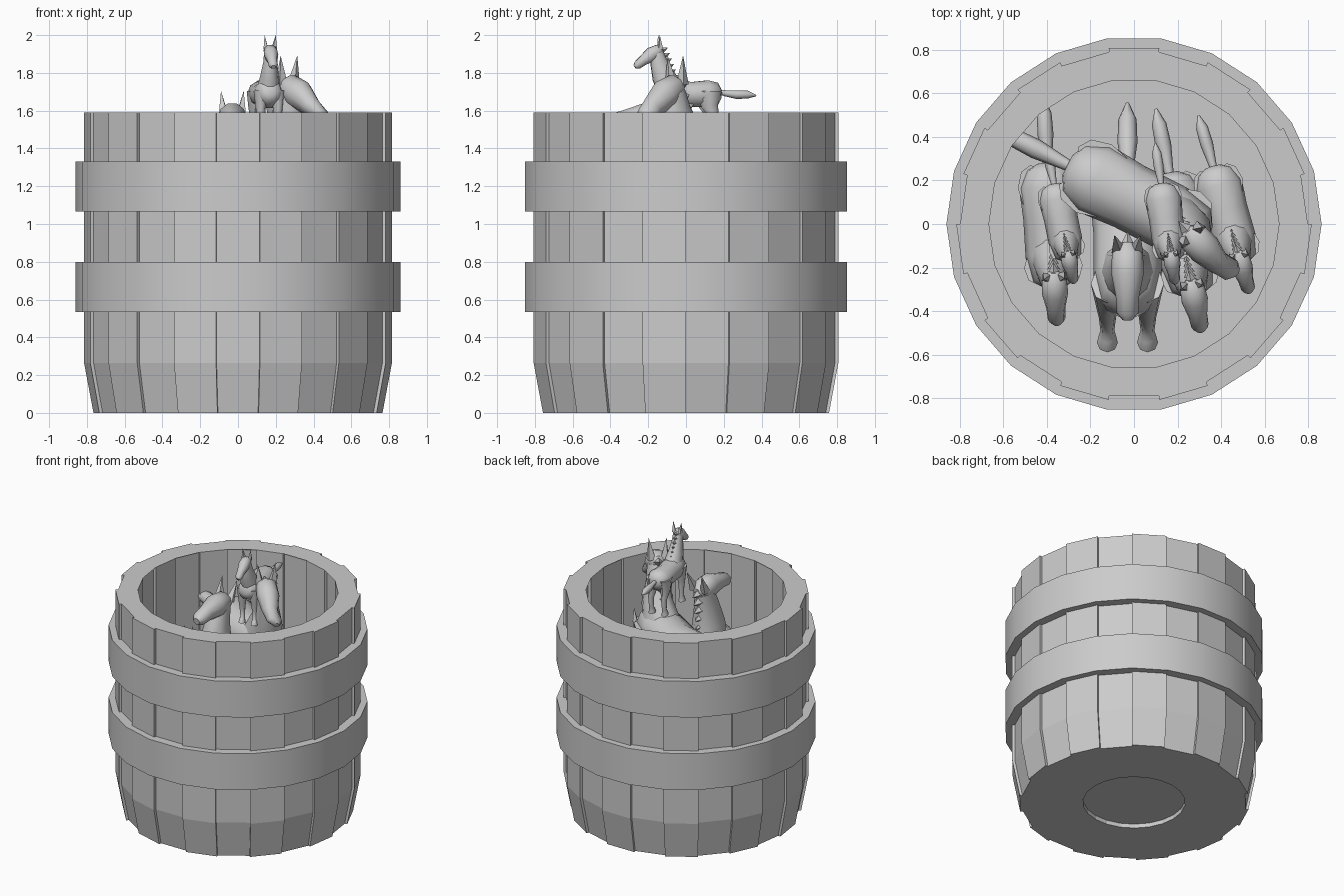
import bpy, bmesh
from math import sin, cos, pi
from mathutils import Vector, Matrix

if "Cube" in bpy.data.objects:
    bpy.data.objects.remove(bpy.data.objects["Cube"])

N = 22  # staves around the barrel


def finish(bm, name, smooth=None):
    bmesh.ops.recalc_face_normals(bm, faces=bm.faces[:])
    me = bpy.data.meshes.new(name)
    bm.to_mesh(me)
    bm.free()
    ob = bpy.data.objects.new(name, me)
    bpy.context.collection.objects.link(ob)
    if smooth:
        bpy.ops.object.select_all(action='DESELECT')
        ob.select_set(True)
        bpy.context.view_layer.objects.active = ob
        bpy.ops.object.shade_smooth_by_angle(angle=smooth)
    return ob


def section(bm, prof, a):
    return [bm.verts.new((r * cos(a), r * sin(a), z)) for r, z in prof]


def bridge(bm, s, t):
    for i in range(len(s)):
        j = (i + 1) % len(s)
        bm.faces.new((s[i], s[j], t[j], t[i]))


def lathe(name, prof, smooth=None):
    bm = bmesh.new()
    rings = [section(bm, prof, 2 * pi * k / N) for k in range(N)]
    for k in range(N):
        bridge(bm, rings[k], rings[(k + 1) % N])
    bmesh.ops.remove_doubles(bm, verts=bm.verts[:], dist=1e-5)
    return finish(bm, name, smooth)


# Staves, alternately proud and recessed
bm = bmesh.new()
for k in range(N):
    proud = k % 2 == 1
    # the stave facing +y is proud, the one facing -y is recessed
    ro, ri = (.815, .685) if proud else (.797, .665)
    prof = [(ri, 0), (ro - .05, 0), (ro, .265), (ro, 1.59), (.665, 1.59), (ri, 1.58)]
    a, b = (section(bm, prof, 2 * pi * (k + d) / N) for d in (0, 1))
    bridge(bm, a, b)
    bm.faces.new(a)
    bm.faces.new(b)
finish(bm, "barrel_staves")

# Hoops and the recessed base
for name, z in (("lower_hoop", .535), ("upper_hoop", 1.065)):
    lathe(name, [(.78, z), (.86, z), (.86, z + .265), (.78, z + .265)], .6)
lathe("barrel_base", [(0, .03), (.34, .03), (.34, 0), (.69, 0), (.69, .06), (0, .06)])


def tube(bm, pts, x=0, n=10):
    """Loft of ellipses along a path in the yz plane: (y, z, half width, half depth)."""
    rings = []
    P = [Vector((x, p[0], p[1])) for p in pts]
    for i, p in enumerate(pts):
        t = (P[min(i + 1, len(P) - 1)] - P[max(i - 1, 0)]).normalized()
        side = Vector((1, 0, 0))
        nor = t.cross(side)
        rings.append([bm.verts.new(P[i] + side * p[2] * cos(2 * pi * j / n)
                                   + nor * p[-1] * sin(2 * pi * j / n)) for j in range(n)])
    for a, b in zip(rings, rings[1:]):
        bridge(bm, a, b)
    bm.faces.new(rings[0])
    bm.faces.new(rings[-1])


def spike(bm, base, tip, r):
    base, tip = Vector(base), Vector(tip)
    rot = (tip - base).to_track_quat('Z', 'Y').to_matrix().to_4x4()
    bmesh.ops.create_cone(bm, cap_ends=True, segments=4, radius1=r, radius2=0,
                          depth=(tip - base).length,
                          matrix=Matrix.Translation((base + tip) / 2) @ rot)


def horse(name, loc, scale, yaw, pitch=0, turn=0):
    bm = bmesh.new()
    # torso
    tube(bm, [(-.168, .265, .03, .03), (-.15, .26, .06, .065), (-.08, .245, .078, .08),
              (.03, .24, .078, .07), (.12, .245, .085, .074), (.17, .245, .062, .06),
              (.188, .245, .025, .025)])
    # neck and head
    tube(bm, [(-.08, .26, .065, .075), (-.122, .34, .05, .062), (-.145, .41, .037, .047),
              (-.155, .46, .034, .036)])
    tube(bm, [(-.125, .482, .014, .014), (-.145, .475, .035, .033), (-.185, .452, .038, .041),
              (-.23, .42, .027, .028), (-.26, .396, .025, .023), (-.273, .386, .012, .012)])
    for s in (-1, 1):
        # ears
        spike(bm, (s * .022, -.14, .48), (s * .03, -.145, .556), .017)
        # front and hind legs
        tube(bm, [(-.11, .26, .038, .05), (-.115, .16, .026, .03), (-.115, .11, .02, .021),
                  (-.112, .04, .016, .016), (-.118, .025, .02, .022), (-.122, 0, .024, .028)],
             s * .046, 8)
        tube(bm, [(.12, .26, .04, .065), (.12, .18, .032, .045), (.145, .115, .02, .024),
                  (.14, .04, .016, .017), (.134, .025, .02, .022), (.13, 0, .024, .028)],
             s * .048, 8)
    # mane tufts
    for i in range(6):
        y, z = -.062 - .011 * i, .325 + .029 * i
        spike(bm, (0, y - .02, z), (0, y + .02, z + .018), .022)
    # turned head
    for v in bm.verts:
        w = min(1, max(0, (v.co.z - .3) / .12)) if v.co.y < 0 else 0
        if w and turn:
            c = Vector((0, -.1, 0))
            v.co = Matrix.Rotation(turn * w, 3, 'Z') @ (v.co - c) + c
    # tail
    tube(bm, [(.175, .255, .012), (.21, .247, .016), (.27, .24, .023), (.33, .24, .021),
              (.375, .235, .004)], 0, 8)
    bm.transform(Matrix.Translation(loc) @ Matrix.Rotation(yaw, 4, 'Z')
                 @ Matrix.Rotation(-pitch, 4, 'X') @ Matrix.Scale(scale, 4))
    return finish(bm, name, .9)


# Stack of horses inside the barrel
horse("top_foal", (.15, 0, 1.445), 1, .14)
horse("hidden_foal", (-.33, 0, .76), 1, .2)
horse("crosswise_horse", (.03, .1, .78), 2, 1.1, 0, -.35)
horse("rearing_horse", (-.03, -.33, .59), 2, 0, .5)
horse("left_horse", (-.38, -.02, .26), 1.6, .06)
horse("middle_horse", (.22, -.06, .28), 1.6, .2)
horse("right_horse", (.43, .03, .56), 1.3, .28)
